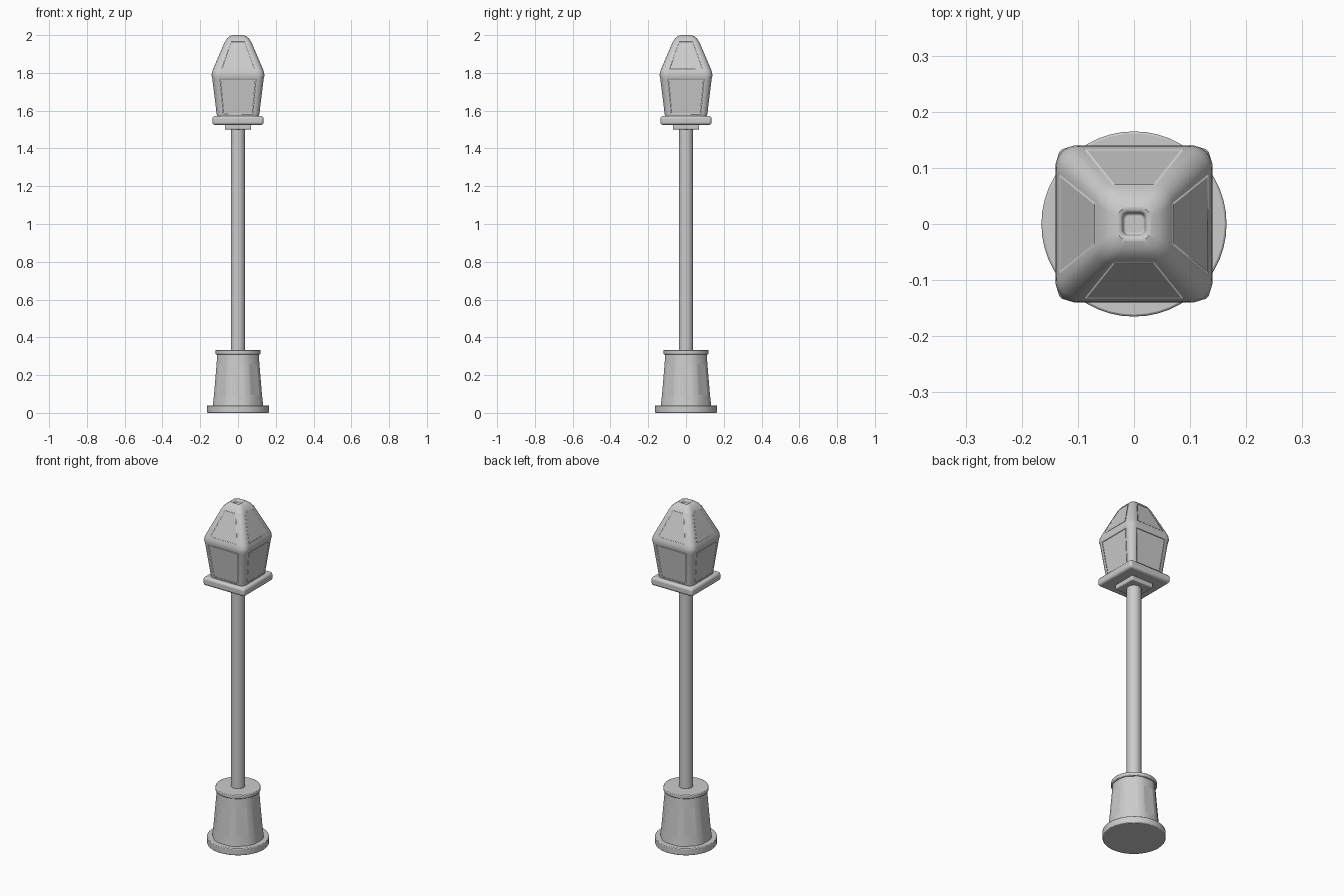
import bpy, bmesh
from math import sin, cos, pi, radians

if "Cube" in bpy.data.objects:
    bpy.data.objects.remove(bpy.data.objects["Cube"])


def finish(obj, bevel=0.0, segments=2):
    if bevel:
        m = obj.modifiers.new("bevel", 'BEVEL')
        m.width, m.segments = bevel, segments
        m.limit_method, m.angle_limit = 'ANGLE', radians(40)
    bpy.ops.object.select_all(action='DESELECT')
    obj.select_set(True)
    bpy.context.view_layer.objects.active = obj
    bpy.ops.object.shade_smooth_by_angle(angle=radians(35))


def loft(name, rings, panel_rows, step, inset, depth, bevel):
    """Skin stacked rings; every step-th face of panel_rows becomes a sunken panel."""
    bm = bmesh.new()
    vs = [[bm.verts.new(p) for p in ring] for ring in rings]
    n = len(rings[0])
    panels = []
    for i in range(len(vs) - 1):
        for j in range(n):
            k = (j + 1) % n
            f = bm.faces.new((vs[i][j], vs[i][k], vs[i + 1][k], vs[i + 1][j]))
            if i in panel_rows and j % step == 0:
                panels.append(f)
    bm.faces.new(vs[0][::-1])
    bm.faces.new(vs[-1])
    bmesh.ops.inset_individual(bm, faces=panels, thickness=inset, depth=-depth)
    me = bpy.data.meshes.new(name)
    bm.to_mesh(me)
    bm.free()
    obj = bpy.data.objects.new(name, me)
    bpy.context.collection.objects.link(obj)
    finish(obj, bevel)


def disc(name, r, z0, z1, bevel, sides=48):
    bpy.ops.mesh.primitive_cylinder_add(vertices=sides, radius=r, depth=z1 - z0,
                                        location=(0, 0, (z0 + z1) / 2))
    bpy.context.object.name = name
    finish(bpy.context.object, bevel)


def plate(name, half, z0, z1, bevel):
    bpy.ops.mesh.primitive_cube_add(size=1, location=(0, 0, (z0 + z1) / 2))
    o = bpy.context.object
    o.name = name
    for v in o.data.vertices:
        v.co.x *= half * 2
        v.co.y *= half * 2
        v.co.z *= z1 - z0
    finish(o, bevel, 3)


def round_ring(r, z):
    angles = [radians(45 * i + a) for i in range(8) for a in (-14, 14, 19.5, 25.5)]
    return [(r * cos(a), r * sin(a), z) for a in angles]


def square_ring(z, h, w, r):
    """Rounded square: flat of half width w on each side, arc corners of radius r."""
    side = [(h, -w), (h, w)]
    for d in (9, 27, 45, 63, 81):
        a = radians(d)
        side.append((h - r + r * cos(a), h - r + r * sin(a)))
    pts = []
    for q in range(4):
        c, s = cos(q * pi / 2), sin(q * pi / 2)
        pts += [(x * c - y * s, x * s + y * c, z) for x, y in side]
    return pts


# Pedestal: foot, panelled tapering body, cap
disc("pedestal_foot", 0.165, 0, 0.04, 0.004)
loft("pedestal_body",
     [round_ring(r, z) for r, z in ((0.138, 0.035), (0.131, 0.095), (0.117, 0.258), (0.113, 0.312))],
     {1}, 4, 0.011, 0.017, 0)
disc("pedestal_cap", 0.12, 0.31, 0.333, 0.004)

# Pole
disc("pole", 0.038, 0.32, 1.51, 0, 32)

# Square plates beneath the lantern
plate("lantern_collar", 0.07, 1.5, 1.53, 0.006)
plate("lantern_platform", 0.135, 1.525, 1.572, 0.013)

# Lantern: rounded frame with two sunken panes per side
loft("lantern_frame", [square_ring(*p) for p in (
    (1.565, 0.110, 0.075, 0.030),
    (1.582, 0.113, 0.077, 0.031),
    (1.770, 0.136, 0.094, 0.036),
    (1.785, 0.140, 0.093, 0.038),
    (1.803, 0.138, 0.091, 0.038),
    (1.820, 0.132, 0.086, 0.036),
    (1.965, 0.070, 0.036, 0.028),
    (1.983, 0.058, 0.028, 0.028),
    (1.995, 0.043, 0.018, 0.022),
    (2.000, 0.028, 0.012, 0.014),
    (1.997, 0.021, 0.009, 0.010),
    (1.985, 0.018, 0.008, 0.009))],
    {1, 5}, 7, 0.003, 0.012, 0.0025)
